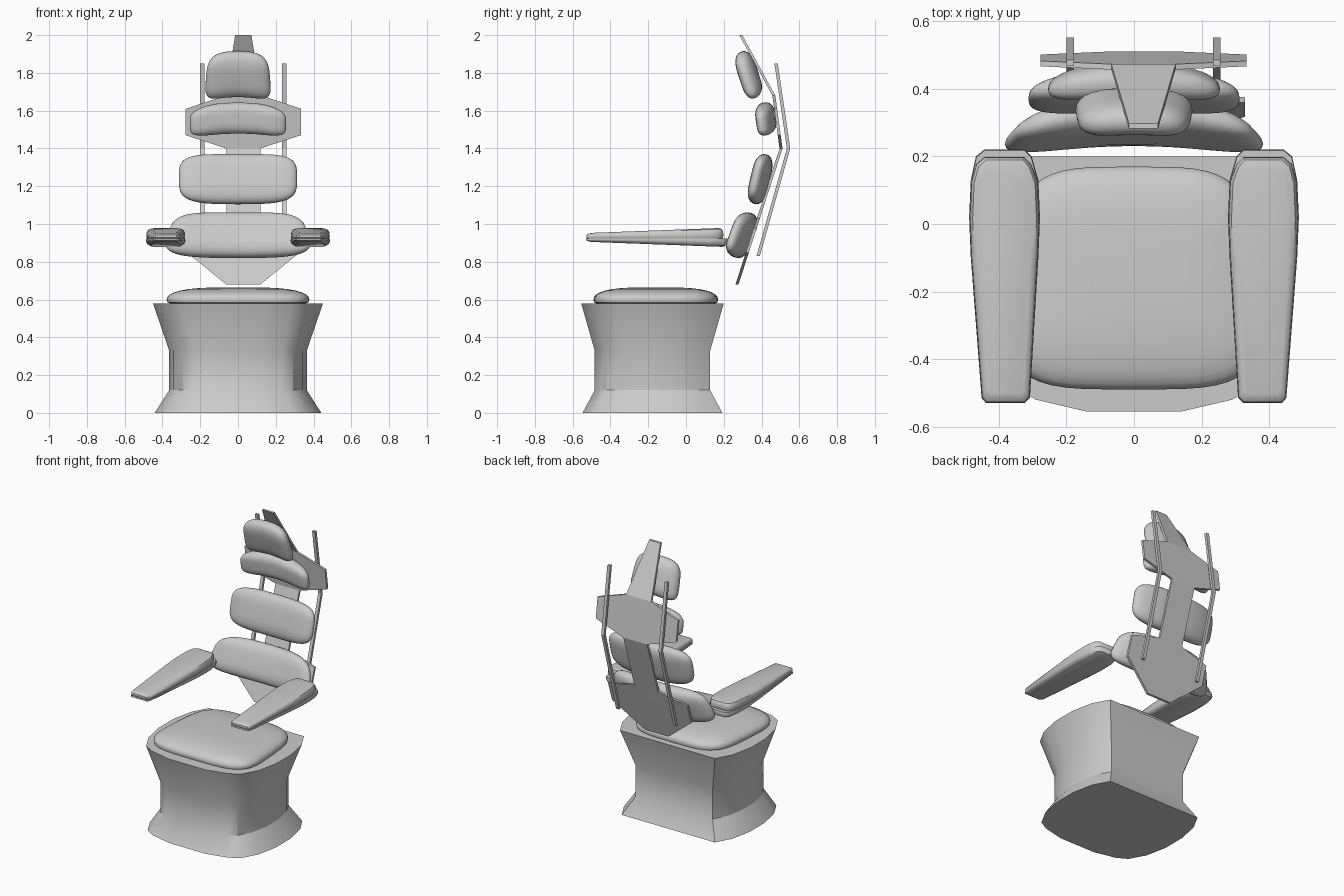
import bpy, bmesh, math
from mathutils import Matrix, Vector

if "Cube" in bpy.data.objects:
    bpy.data.objects.remove(bpy.data.objects["Cube"])

grey = bpy.data.materials.new("light_grey")
grey.use_nodes = True
grey.diffuse_color = (0.6, 0.6, 0.6, 1)
grey.node_tree.nodes["Principled BSDF"].inputs["Base Color"].default_value = (0.6, 0.6, 0.6, 1)


def finish(name, bm, angle=35):
    bmesh.ops.recalc_face_normals(bm, faces=bm.faces)
    mesh = bpy.data.meshes.new(name)
    bm.to_mesh(mesh)
    bm.free()
    obj = bpy.data.objects.new(name, mesh)
    bpy.context.collection.objects.link(obj)
    mesh.materials.append(grey)
    bpy.ops.object.select_all(action='DESELECT')
    obj.select_set(True)
    bpy.context.view_layer.objects.active = obj
    bpy.ops.object.shade_smooth_by_angle(angle=math.radians(angle))
    return obj


def loft(rings):
    """Join equal closed rings of points and cap both ends."""
    bm = bmesh.new()
    loops = [[bm.verts.new(p) for p in ring] for ring in rings]
    n = len(loops[0])
    for a, b in zip(loops, loops[1:]):
        for i in range(n):
            j = (i + 1) % n
            bm.faces.new((a[i], a[j], b[j], b[i]))
    bm.faces.new(loops[0])
    bm.faces.new(loops[-1])
    return bm


def power(v, e):
    return math.copysign(abs(v) ** e, v)


def cushion(name, size, centre, tilt, taper=0, arch=0, wrap=0, under=0, floor=None):
    """Padded superellipse facing -y: arch drops the ends, wrap brings them
    forward, under hollows the bottom edge."""
    w, t, h = (s / 2 for s in size)
    turn = Matrix.Rotation(math.radians(tilt), 3, 'X')
    rings = []
    for k in range(1, 16):
        v = math.pi * (k / 16 - 0.5)
        r, y = power(math.cos(v), 0.6), power(math.sin(v), 0.9) * t
        if floor is not None:
            y = min(y, floor)
        ring = []
        for i in range(48):
            u = math.tau * i / 48
            cx, cz = power(math.cos(u), 0.5) * r, power(math.sin(u), 0.5) * r
            x = cx * w * (1 - taper * cz)
            z = cz * h - arch * cx * cx
            if cz < 0:
                z -= under * cz * (1 - cx * cx)
            p = turn @ Vector((x, y - wrap * cx * cx, z))
            ring.append(p + Vector(centre))
        rings.append(ring)
    return finish(name, loft(rings), 50)


# Pedestal: bulged front and sides, flat back, pinched waist
half = [(0.14, -0.555), (0.29, -0.52), (0.36, -0.48), (0.42, -0.37),
        (0.45, -0.22), (0.45, -0.06), (0.42, 0.09), (0.36, 0.2)]
outline = half + [(-x, y) for x, y in reversed(half)]
mid_y = -0.178
finish("pedestal", loft([[(x * s, mid_y + (y - mid_y) * s, z) for x, y in outline]
                         for z, s in ((0, 0.98), (0.12, 0.81), (0.33, 0.81), (0.58, 1))]), 30)

# Seat and back pads
cushion("seat_cushion", (0.74, 0.13, 0.66), (0, -0.16, 0.6), -90, taper=0.07, floor=0.02)
cushion("lumbar_pad", (0.74, 0.11, 0.25), (0, 0.305, 0.94), -20, taper=0.1, arch=0.01, wrap=0.05)
cushion("middle_back_pad", (0.625, 0.1, 0.27), (0, 0.395, 1.237), -13, wrap=0.025)
cushion("neck_pad", (0.51, 0.1, 0.165), (0, 0.425, 1.562), 8, arch=0.03, wrap=0.03)
cushion("head_pad", (0.34, 0.105, 0.27), (0, 0.335, 1.785), 18, taper=0.06, arch=0.012,
        wrap=0.02, under=0.02)


# Armrests: a padded top over a slightly larger shell
def arm_layer(name, side, layers, back):
    edge = [(-0.075, -0.515), (-0.06, -0.53), (0.055, -0.53), (0.068, -0.515),
            (0.1, -0.1), (0.105, 0.02), (0.1, 0.13), (0.085, back - 0.02), (0.06, back),
            (-0.06, back), (-0.08, back - 0.02), (-0.1, 0.13), (-0.105, 0.02), (-0.1, -0.1)]
    rings = []
    for z, s, slope in layers:
        rings.append([(side * (0.383 + x * s), -0.155 + (y + 0.155) * (1 - (1 - s) * 0.3),
                       z + slope * (y + 0.155)) for x, y in edge])
    finish(name, loft(rings), 40)


for side, label in ((1, "left"), (-1, "right")):
    arm_layer(label + "_arm_shell", side,
              [(0.892, 0.78, -0.035), (0.9, 0.94, -0.03), (0.912, 1, -0.01), (0.924, 0.98, 0)], 0.22)
    arm_layer(label + "_arm_pad", side,
              [(0.922, 0.93, 0), (0.932, 0.98, 0.01), (0.95, 0.97, 0.025),
               (0.961, 0.9, 0.035), (0.966, 0.75, 0.035)], 0.2)

# Back plate: one bent sheet whose width changes with height
bend = [(2.0, 0.29), (1.68, 0.465), (1.4, 0.503), (0.68, 0.27)]
frame_x = 0.028


def plate_y(z):
    for (z1, y1), (z2, y2) in zip(bend, bend[1:]):
        if z >= z2:
            return y1 + (y2 - y1) * (z1 - z) / (z1 - z2)
    return bend[-1][1]


widths = [(2.0, 0.043), (1.68, 0.095), (1.61, 0.305), (1.47, 0.305), (1.4, 0.09),
          (1.03, 0.09), (0.98, 0.3), (0.85, 0.3), (0.68, 0.09)]
t = 0.008
finish("back_plate", loft([[(frame_x + sx * w, plate_y(z) + sy * t, z)
                            for sx, sy in ((-1, -1), (1, -1), (1, 1), (-1, 1))]
                           for z, w in widths]), 20)

# Bent square rods behind the plate
for side, label in ((1, "left"), (-1, "right")):
    x = frame_x + side * 0.217
    finish(label + "_back_rod", loft([[(x + sx * 0.011, y + sy * 0.009, z)
                                       for sx, sy in ((-1, -1), (1, -1), (1, 1), (-1, 1))]
                                      for z, y in ((1.85, 0.477), (1.4, 0.543), (0.83, 0.382))]), 20)
